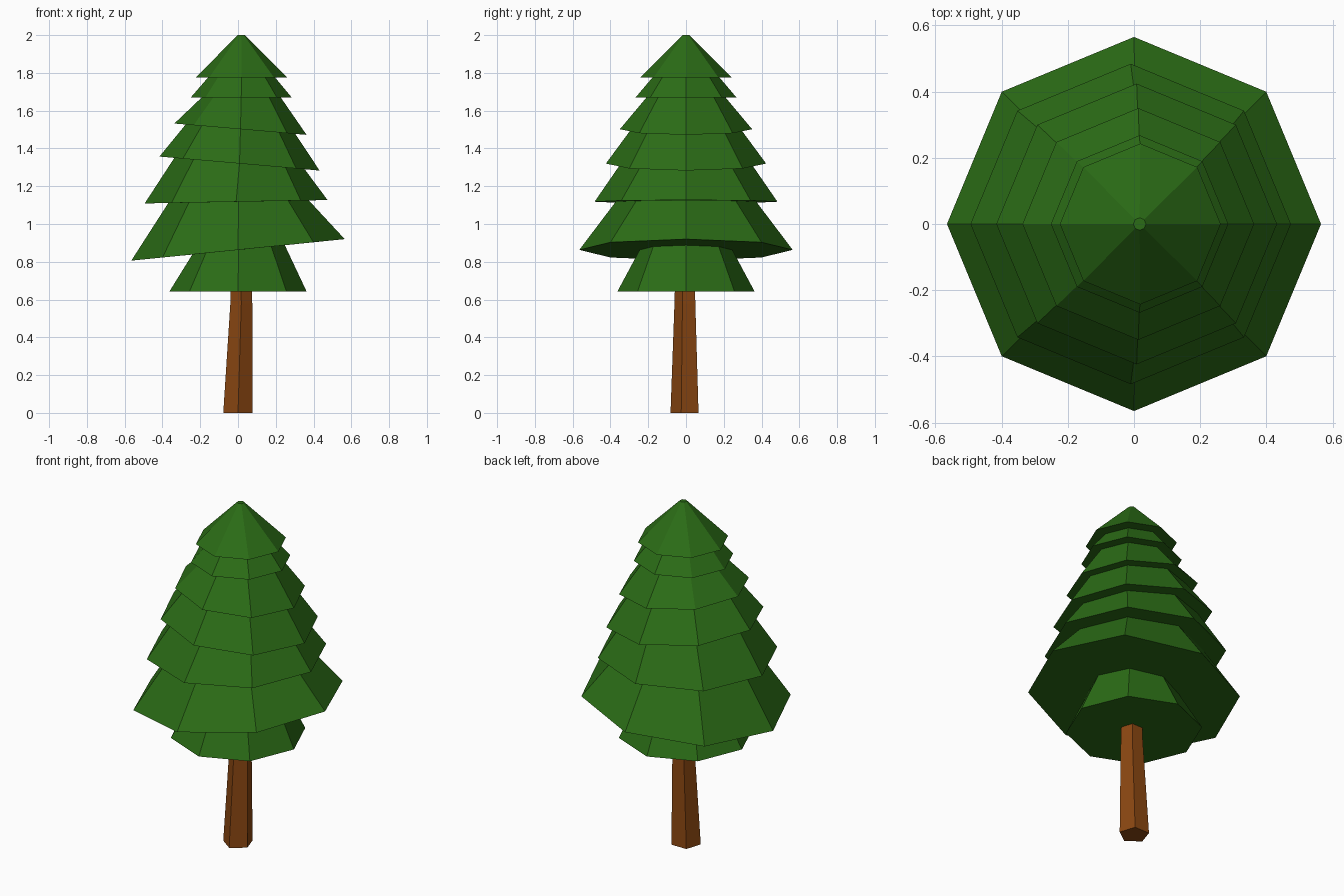
import bpy
from math import cos, sin, pi

if "Cube" in bpy.data.objects:
    bpy.data.objects.remove(bpy.data.objects["Cube"])


def material(name, color):
    m = bpy.data.materials.new(name)
    m.diffuse_color = (*color, 1)
    m.use_nodes = True
    m.node_tree.nodes["Principled BSDF"].inputs["Base Color"].default_value = m.diffuse_color
    return m


def ring(n, cx, z, r, tilt=0.0, start=0.0):
    """Polygon ring; tilt is the rise in z from the centre to the +x vertex."""
    return [(cx + r * cos(start + 2 * pi * i / n),
             r * sin(start + 2 * pi * i / n),
             z + tilt * cos(start + 2 * pi * i / n)) for i in range(n)]


def loft(name, rings, mat):
    """Skin consecutive rings and cap both ends."""
    n = len(rings[0])
    verts = [v for r in rings for v in r]
    faces = [tuple(reversed(range(n))), tuple(range(len(verts) - n, len(verts)))]
    for k in range(len(rings) - 1):
        a, b = k * n, (k + 1) * n
        for i in range(n):
            j = (i + 1) % n
            faces.append((a + i, a + j, b + j, b + i))
    mesh = bpy.data.meshes.new(name)
    mesh.from_pydata(verts, [], faces)
    mesh.materials.append(mat)
    ob = bpy.data.objects.new(name, mesh)
    bpy.context.collection.objects.link(ob)
    return ob


green = material("foliage_green", (0.024, 0.150, 0.008))
brown = material("bark_brown", (0.26, 0.064, 0.006))

# Trunk: five-sided, leaning slightly towards +x
loft("trunk", [ring(5, cx, z, r, start=-pi / 2) for cx, z, r in
               ((0, 0, 0.082), (0.0175, 0.58, 0.061), (0.016, 0.66, 0.059))], brown)

# Foliage tiers: skirt edge (centre x, z, radius, tilt) and radius where it meets the tier above
tiers = [
    (0.000, 0.643, 0.363, 0.000, 0.245),
    (0.000, 0.863, 0.565, 0.057, 0.372),
    (-0.010, 1.118, 0.484, 0.009, 0.345),
    (0.008, 1.320, 0.424, -0.037, 0.290),
    (0.013, 1.502, 0.350, -0.030, 0.210),
    (0.017, 1.669, 0.268, 0.000, 0.178),
    (0.019, 1.775, 0.243, 0.000, None),
]
rings = []
for k, (cx, z, r, tilt, top) in enumerate(tiers):
    rings.append(ring(8, cx, z, r, tilt))
    if top:  # inner ring lying in the underside plane of the next tier
        nx, nz, nr, nt, _ = tiers[k + 1]
        rings.append(ring(8, max(nx, 0.003), nz, top, nt * top / nr))
rings.append(ring(8, 0.017, 2.0, 0.019))
loft("foliage", rings, green)
